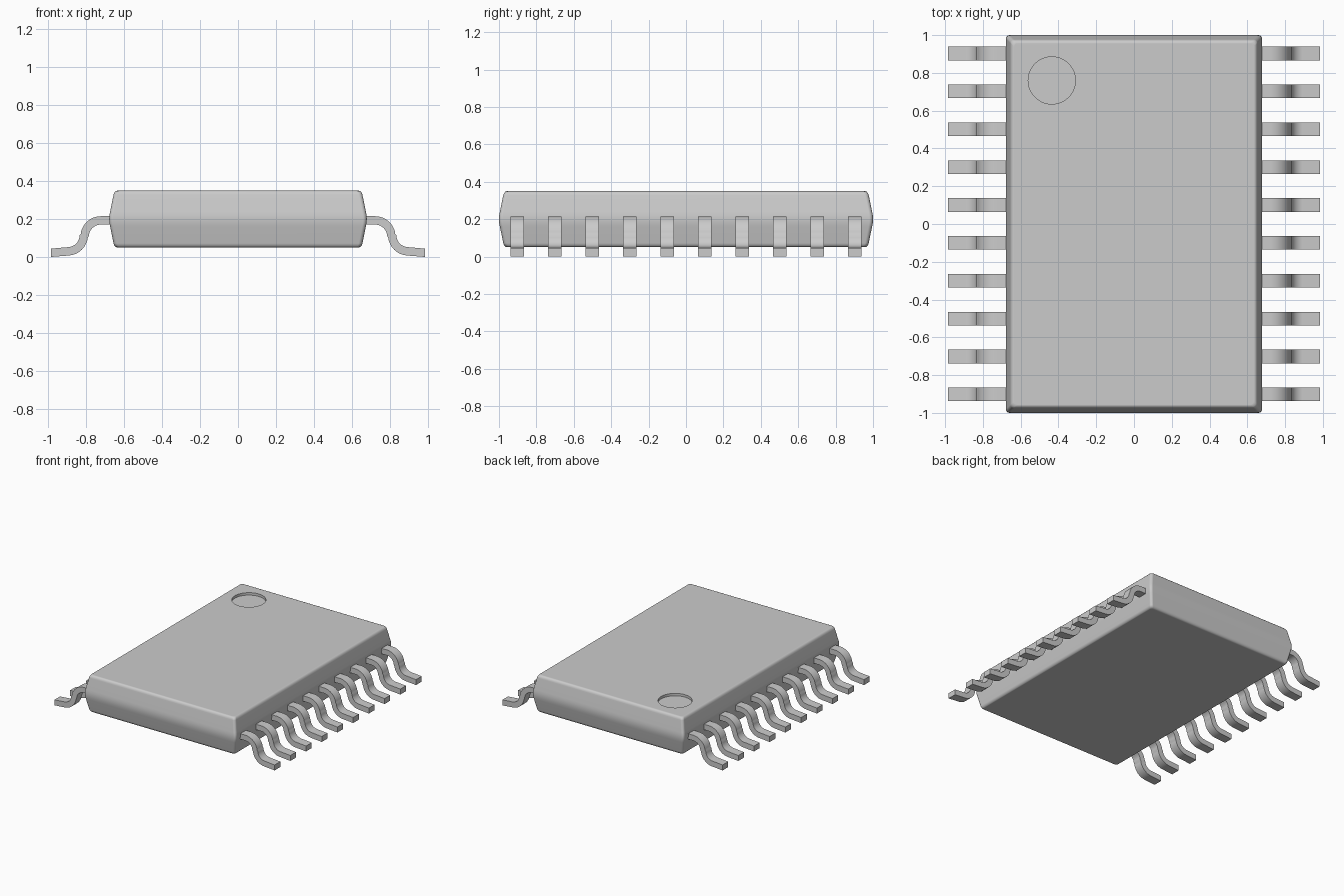
import bpy, bmesh, math
from mathutils import Vector

if "Cube" in bpy.data.objects:
    bpy.data.objects.remove(bpy.data.objects["Cube"])

grey = bpy.data.materials.new("plain grey")
grey.diffuse_color = (0.6, 0.6, 0.6, 1)
grey.use_nodes = True
grey.node_tree.nodes["Principled BSDF"].inputs["Base Color"].default_value = grey.diffuse_color


def make_object(name, bm):
    bmesh.ops.recalc_face_normals(bm, faces=bm.faces)
    mesh = bpy.data.meshes.new(name)
    bm.to_mesh(mesh)
    bm.free()
    mesh.materials.append(grey)
    ob = bpy.data.objects.new(name, mesh)
    bpy.context.collection.objects.link(ob)
    return ob


def activate(ob):
    bpy.ops.object.select_all(action='DESELECT')
    ob.select_set(True)
    bpy.context.view_layer.objects.active = ob


def smooth(ob):
    activate(ob)
    bpy.ops.object.shade_smooth_by_angle(angle=math.radians(35))
    mod = ob.modifiers.new("flat_faces_stay_flat", 'WEIGHTED_NORMAL')
    mod.keep_sharp = True


def rounded_rect(hx, hy, r, steps=4):
    pts = []
    for q, (sx, sy) in enumerate([(1, 1), (-1, 1), (-1, -1), (1, -1)]):
        for i in range(steps + 1):
            a = math.pi / 2 * (q + i / steps)
            pts.append((sx * (hx - r) + r * math.cos(a), sy * (hy - r) + r * math.sin(a)))
    return pts


# Package body: rounded rectangles lofted through a (inset, z) edge profile
half = [(0.0, 0.2), (0.0015, 0.222), (0.005, 0.24), (0.023, 0.328),
        (0.027, 0.339), (0.034, 0.347), (0.044, 0.35)]
profile = [(i, 0.4 - z) for i, z in reversed(half[1:])] + half
bm = bmesh.new()
rings = [[bm.verts.new((x, y, z)) for x, y in rounded_rect(0.678 - i, 1.0 - i, 0.02)]
         for i, z in profile]
n = len(rings[0])
for a, b in zip(rings, rings[1:]):
    for k in range(n):
        bm.faces.new((a[k], a[(k + 1) % n], b[(k + 1) % n], b[k]))
bm.faces.new(rings[0])
bm.faces.new(rings[-1])
body = make_object("package_body", bm)

# Round pin-one recess cut into the top
bm = bmesh.new()
bmesh.ops.create_cone(bm, cap_ends=True, segments=64, radius1=0.125, radius2=0.125, depth=0.1)
bmesh.ops.translate(bm, verts=bm.verts, vec=(-0.435, 0.76, 0.38))
cutter = make_object("recess_cutter", bm)
cutter.hide_render = True
cut = body.modifiers.new("recess", 'BOOLEAN')
cut.operation = 'DIFFERENCE'
cut.solver = 'EXACT'
cut.object = cutter
activate(body)
bpy.ops.object.modifier_apply(modifier=cut.name)
bpy.data.objects.remove(cutter)
smooth(body)

# Gull-wing lead: centreline in x/z, thickened and extruded along y
T, W, STEPS = 0.044, 0.072, 10
path = [Vector((0.63, 0.193))]
for i in range(STEPS + 1):      # upper bend
    a = math.radians(90 - 85 * i / STEPS)
    path.append(Vector((0.722 + 0.085 * math.cos(a), 0.108 + 0.085 * math.sin(a))))
for i in range(STEPS + 1):      # lower bend
    a = math.radians(185 + 80 * i / STEPS)
    path.append(Vector((0.897 + 0.085 * math.cos(a), 0.115 + 0.085 * math.sin(a))))
path.append(Vector((0.984, 0.0225)))


def lead_outline():
    upper, lower = [], []
    for i, p in enumerate(path):
        d = (path[min(i + 1, len(path) - 1)] - path[max(i - 1, 0)]).normalized()
        if i == len(path) - 1:
            d = Vector((1, 0))  # square-cut toe
        nrm = Vector((-d.y, d.x)) * T / 2
        upper.append(p + nrm)
        lower.append(p - nrm)
    return upper, lower


def make_lead(name, side, y):
    bm = bmesh.new()
    upper, lower = lead_outline()
    sections = []
    for u, l in zip(upper, lower):
        sections.append([bm.verts.new((side * p.x, y + s * W / 2, p.y))
                         for p, s in ((u, -1), (u, 1), (l, 1), (l, -1))])
    for a, b in zip(sections, sections[1:]):
        for k in range(4):
            bm.faces.new((a[k], a[(k + 1) % 4], b[(k + 1) % 4], b[k]))
    bm.faces.new(sections[0])
    bm.faces.new(sections[-1])
    smooth(make_object(name, bm))


# Ten leads along each long side
for side, label in ((-1, "left"), (1, "right")):
    for i in range(10):
        make_lead(f"{label}_lead_{i + 1}", side, 0.9025 - i * 0.2005)
